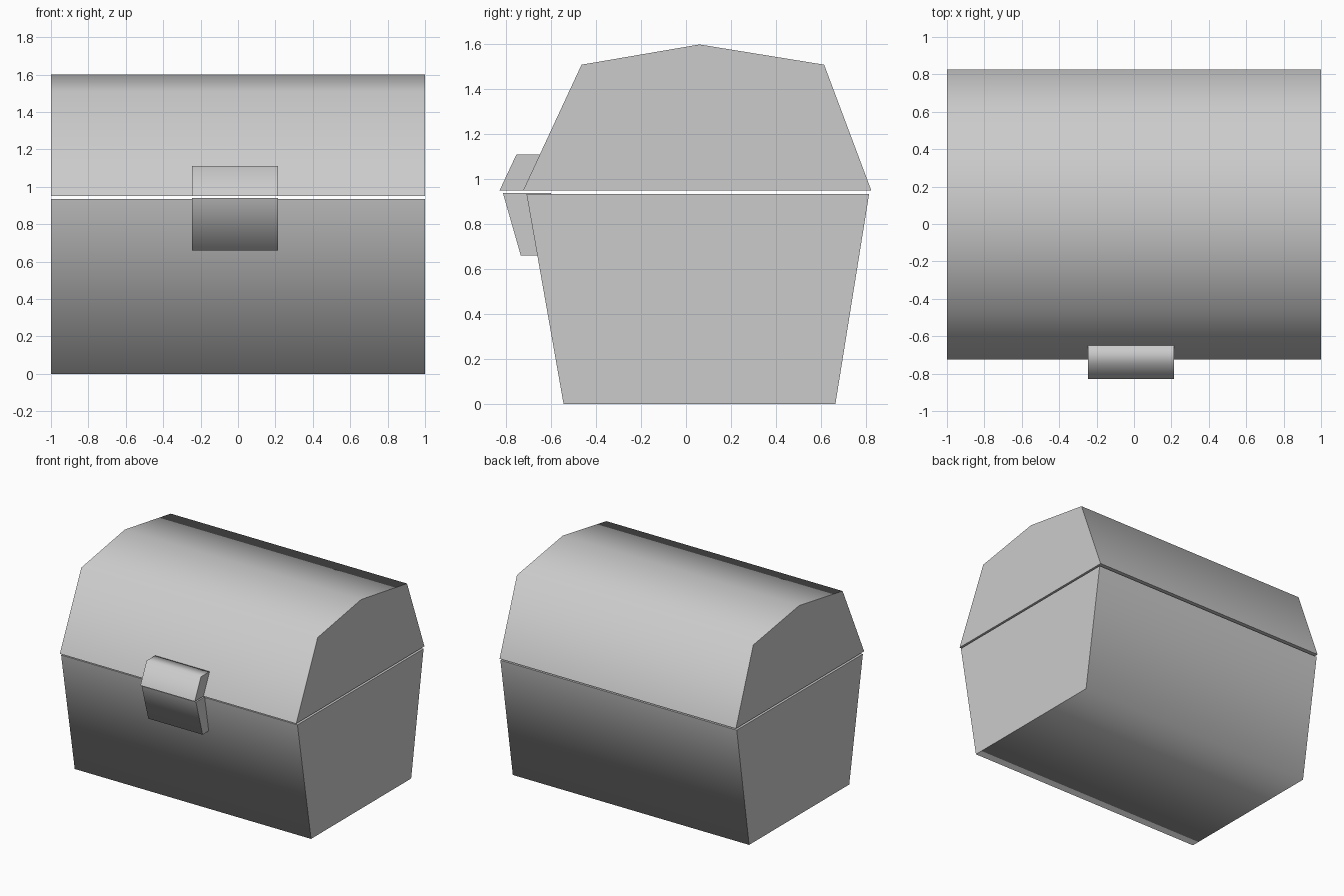
import bpy
import bmesh

cube = bpy.data.objects.get("Cube")
if cube:
    bpy.data.objects.remove(cube, do_unlink=True)

grey = bpy.data.materials.new("light grey")
grey.use_nodes = True
colour = (0.6, 0.6, 0.6, 1)
grey.diffuse_color = colour
grey.node_tree.nodes["Principled BSDF"].inputs["Base Color"].default_value = colour


def extrude_profile(name, profile, x0, x1):
    """Extrude a (y, z) outline along x: smooth around the outline,
    crisp at the two ends and at the face joining last point to first."""
    bm = bmesh.new()
    left = [bm.verts.new((x0, y, z)) for y, z in profile]
    right = [bm.verts.new((x1, y, z)) for y, z in profile]
    n = len(profile)
    strip = [bm.faces.new((left[i], left[i + 1], right[i + 1], right[i]))
             for i in range(n - 1)]
    flat = [bm.faces.new(left), bm.faces.new(right),
            bm.faces.new((left[-1], left[0], right[0], right[-1]))]
    bmesh.ops.recalc_face_normals(bm, faces=bm.faces)
    for face in strip:
        face.smooth = True
    for face in flat:
        for edge in face.edges:
            edge.smooth = False
    mesh = bpy.data.meshes.new(name)
    bm.to_mesh(mesh)
    bm.free()
    mesh.materials.append(grey)
    obj = bpy.data.objects.new(name, mesh)
    bpy.context.collection.objects.link(obj)
    return obj


# Tapered box and faceted, domed lid, with a narrow gap between them
extrude_profile("chest_body",
                [(-0.71, 0.935), (-0.545, 0), (0.665, 0), (0.815, 0.935)], -1, 1)
extrude_profile("chest_lid",
                [(-0.725, 0.95), (-0.465, 1.51), (0.06, 1.6),
                 (0.615, 1.51), (0.825, 0.95)], -1, 1)

# Two-part latch, set into the front of the lid and body
extrude_profile("latch_upper",
                [(-0.83, 0.95), (-0.755, 1.11), (-0.65, 1.11), (-0.6, 0.95)],
                -0.245, 0.215)
extrude_profile("latch_lower",
                [(-0.815, 0.94), (-0.735, 0.66), (-0.65, 0.66), (-0.6, 0.94)],
                -0.245, 0.215)
